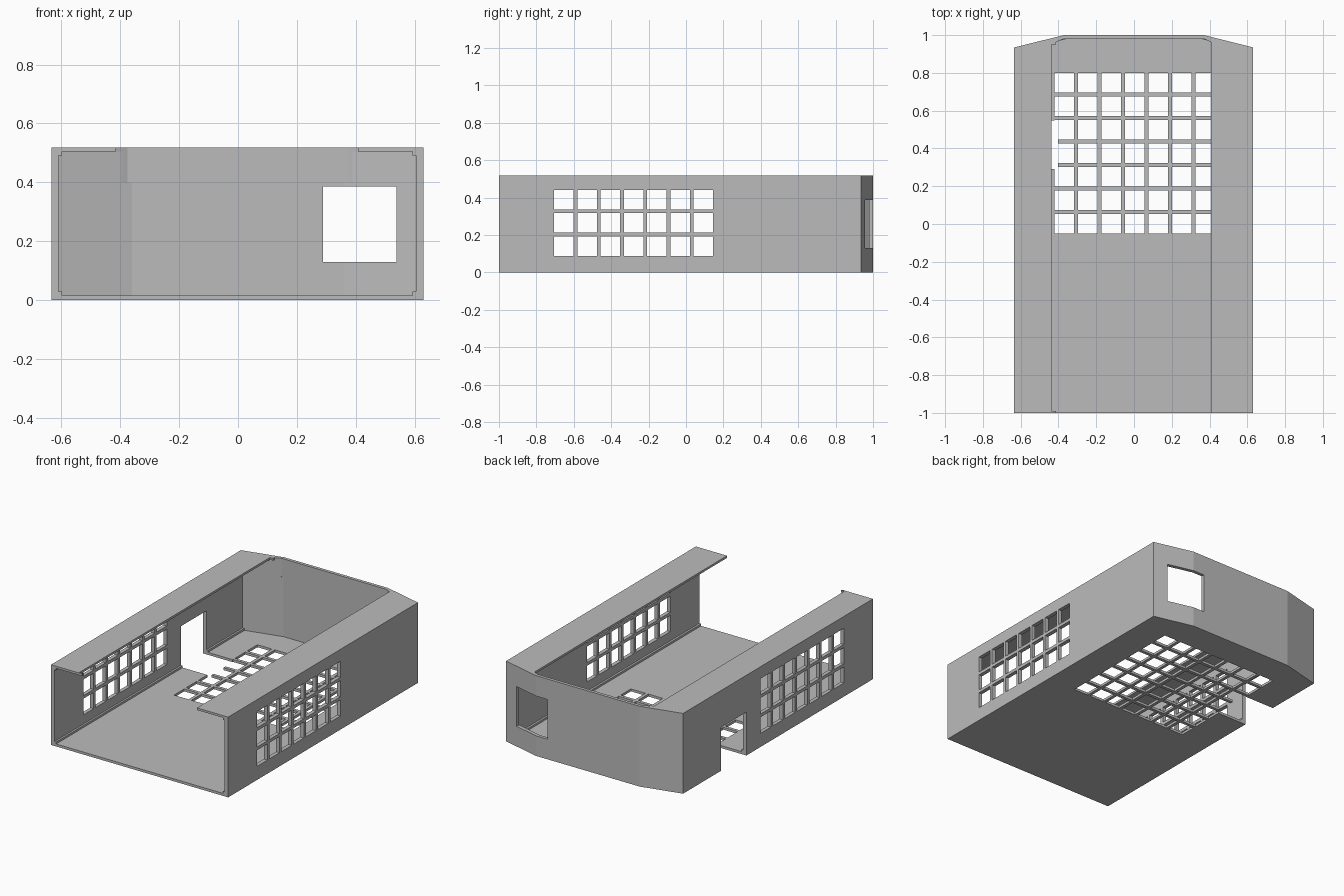
import bpy
import bmesh

cube = bpy.data.objects.get("Cube")
if cube:
    bpy.data.objects.remove(cube, do_unlink=True)

grey = bpy.data.materials.new("plain grey")
grey.use_nodes = True
COLOUR = (0.5, 0.5, 0.5, 1)
grey.diffuse_color = COLOUR
grey.node_tree.nodes["Principled BSDF"].inputs["Base Color"].default_value = COLOUR


def finish(name, bm):
    bmesh.ops.recalc_face_normals(bm, faces=bm.faces)
    mesh = bpy.data.meshes.new(name)
    bm.to_mesh(mesh)
    bm.free()
    mesh.materials.append(grey)
    obj = bpy.data.objects.new(name, mesh)
    bpy.context.collection.objects.link(obj)
    return obj


def prism(name, outline, z0, z1):
    bm = bmesh.new()
    face = bm.faces.new([bm.verts.new((x, y, z0)) for x, y in outline])
    top = bmesh.ops.extrude_face_region(bm, geom=[face])["geom"]
    verts = [g for g in top if isinstance(g, bmesh.types.BMVert)]
    bmesh.ops.translate(bm, vec=(0, 0, z1 - z0), verts=verts)
    return finish(name, bm)


def boxes(name, spans):
    """One mesh of boxes, each given as (x, y, z) ranges."""
    bm = bmesh.new()
    for span in spans:
        verts = bmesh.ops.create_cube(bm, size=1)["verts"]
        for v in verts:
            v.co = [(a + b) / 2 + c * (b - a) for (a, b), c in zip(span, v.co)]
    return finish(name, bm)


def cut(obj, cutter):
    cutter.hide_render = True
    mod = obj.modifiers.new("cut", "BOOLEAN")
    mod.operation = "DIFFERENCE"
    mod.solver = "EXACT"
    mod.object = cutter
    bpy.context.view_layer.objects.active = obj
    bpy.ops.object.modifier_apply(modifier=mod.name)


def cells(start, count, size=0.104, pitch=0.1244):
    return [(start + i * pitch, start + i * pitch + size) for i in range(count)]


LEFT, RIGHT, HEIGHT = 0.63, -0.634, 0.518
FLOOR, CEILING = 0.016, 0.504

# Outer body with a bent back wall
case = prism("case_shell", [(RIGHT, -1), (LEFT, -1), (LEFT, 0.935), (0.37, 1),
                            (-0.37, 1), (RIGHT, 0.935)], 0, HEIGHT)

# Hollow inside, open at the front
hollow = prism("hollow_cutter", [(-0.61, -1.1), (0.605, -1.1), (0.605, 0.917), (0.36, 0.979),
                                 (-0.36, 0.979), (-0.61, 0.917)], FLOOR, CEILING)

# Open top between the two strips, with small tabs kept at the right strip's ends
opening = prism("opening_cutter", [(-0.414, -1.1), (0.407, -1.1), (0.407, 0.962), (0.375, 0.979),
                                   (-0.375, 0.979), (-0.414, 0.962), (-0.414, 0.95), (-0.437, 0.95),
                                   (-0.437, -0.99), (-0.414, -0.99)], 0.4, 0.6)

# Vent grids, side notch and rear window
floor_vents = boxes("floor_vent_cutter", [(x, y, (-0.1, 0.05)) for x in cells(-0.422, 7)
                                          for y in cells(-0.05, 7)])
side_vents = boxes("side_vent_cutter", [((-0.8, 0.8), y, z) for y in cells(-0.705, 7)
                                        for z in cells(0.088, 3)])
notch = boxes("notch_cutter", [((-0.8, -0.402), (0.29, 0.548), (-0.1, 0.28))])
window = boxes("window_cutter", [((0.288, 0.538), (0.8, 1.2), (0.13, 0.386))])

# Thin strips along the inside corners
beads = boxes("corner_beads", [(x, (-1, 0.918), z)
                               for x in ((-0.615, -0.598), (0.592, 0.61))
                               for z in ((0.01, 0.029), (0.491, 0.51))])

for cutter in (hollow, opening, floor_vents, side_vents, notch, window):
    cut(case, cutter)
cut(beads, notch)

for cutter in (hollow, opening, floor_vents, side_vents, notch, window):
    bpy.data.objects.remove(cutter, do_unlink=True)
